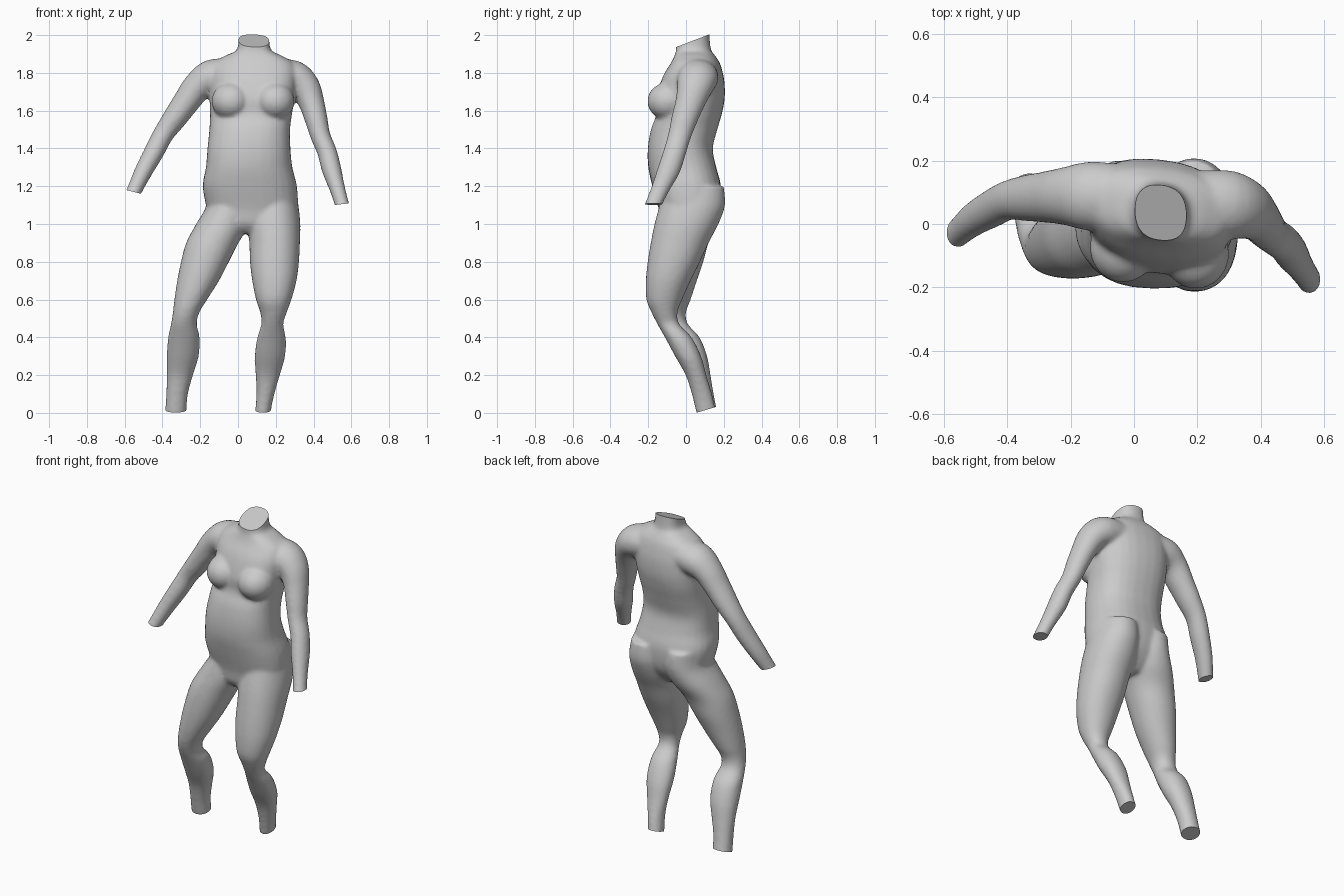
import bpy, bmesh, math
from mathutils import Vector

if "Cube" in bpy.data.objects:
    bpy.data.objects.remove(bpy.data.objects["Cube"])

N = 28
bm = bmesh.new()


def spline(rows, steps=4):
    """Catmull-Rom interpolation of rows of numbers."""
    out = []
    for i in range(len(rows) - 1):
        p0, p1 = rows[max(i - 1, 0)], rows[i]
        p2, p3 = rows[i + 1], rows[min(i + 2, len(rows) - 1)]
        for s in range(steps):
            t = s / steps
            out.append([0.5 * (2*b + (c - a)*t + (2*a - 5*b + 4*c - d)*t*t
                               + (3*b - a - 3*c + d)*t**3)
                        for a, b, c, d in zip(p0, p1, p2, p3)])
    return out + [list(rows[-1])]


def loft(rings):
    """Skin a list of point rings and cap both ends."""
    vs = [[bm.verts.new(p) for p in r] for r in rings]
    for a, b in zip(vs, vs[1:]):
        for i in range(N):
            j = (i + 1) % N
            bm.faces.new((a[i], a[j], b[j], b[i]))
    bm.faces.new(vs[0][::-1])
    bm.faces.new(vs[-1])


def level_loft(rows, power=2.0, yaw=0.0):
    """Rows (z, x0, x1, y0, y1): level superellipse sections, bottom to top."""
    rings = []
    for z, x0, x1, y0, y1 in spline(rows):
        ring = []
        for i in range(N):
            a = 2 * math.pi * i / N
            c, s = math.cos(a), math.sin(a)
            dx = math.copysign(abs(c) ** (2 / power), c) * (x1 - x0) / 2
            dy = math.copysign(abs(s) ** (2 / power), s) * (y1 - y0) / 2
            k = yaw * min(max((z - 1.3) / 0.3, 0), 1)
            ring.append(((x0 + x1)/2 + dx, (y0 + y1)/2 + dy + k*dx, z))
        rings.append(ring)
    loft(rings)


def tube(rows, depth=1.15):
    """Rows (x, y, z, radius): sections square to the path."""
    pts = spline(rows)
    rings = []
    for i, (x, y, z, r) in enumerate(pts):
        a, b = pts[max(i - 1, 0)], pts[min(i + 1, len(pts) - 1)]
        d = Vector([b[k] - a[k] for k in range(3)]).normalized()
        u = Vector((0, 1, 0)).cross(d).normalized()
        v = d.cross(u)
        rings.append([Vector((x, y, z)) + r * (u * math.cos(t) + v * depth * math.sin(t))
                      for t in (2 * math.pi * k / N for k in range(N))])
    loft(rings)


def lump(center, size):
    ball = bmesh.ops.create_uvsphere(bm, u_segments=24, v_segments=16, radius=1)['verts']
    for v in ball:
        v.co = Vector([c + s * q for c, s, q in zip(center, size, v.co)])


# Torso and neck
level_loft([
    (0.95, .00, .13, -.09, .08), (1.0, -.14, .27, -.13, .13),
    (1.08, -.165, .315, -.145, .175), (1.2, -.187, .312, -.178, .185),
    (1.3, -.17, .288, -.2, .16), (1.4, -.162, .278, -.202, .142),
    (1.5, -.152, .276, -.185, .165), (1.58, -.148, .286, -.155, .187),
    (1.66, -.15, .30, -.155, .202), (1.74, -.15, .31, -.135, .202),
    (1.8, -.15, .31, -.11, .192), (1.855, -.13, .29, -.075, .175),
    (1.895, -.06, .225, -.058, .15), (1.93, -.002, .17, -.052, .13),
    (2.06, .0, .168, -.05, .12)], 2.4, -.1)

# Chest
lump((-.035, -.075, 1.65), (.105, .11, .10))
lump((.195, -.095, 1.65), (.105, .11, .10))

# Legs
level_loft([
    (-.08, -.395, -.275, .085, .20), (0, -.387, -.273, .057, .168),
    (.1, -.38, -.265, .033, .147), (.2, -.377, -.238, .005, .13),
    (.3, -.377, -.208, -.045, .112), (.4, -.37, -.203, -.095, .072),
    (.47, -.355, -.218, -.13, .01), (.53, -.345, -.205, -.152, .0),
    (.6, -.337, -.163, -.165, .025), (.7, -.322, -.1, -.172, .058),
    (.8, -.302, -.048, -.172, .092), (.9, -.275, .003, -.165, .12),
    (1.0, -.222, .06, -.15, .172), (1.1, -.165, .075, -.13, .2),
    (1.2, -.15, .06, -.1, .195)], 2.1)
level_loft([
    (-.08, .09, .17, .085, .19), (0, .09, .173, .055, .162),
    (.1, .098, .193, .03, .138), (.2, .093, .222, -.002, .108),
    (.3, .088, .25, -.058, .08), (.4, .102, .253, -.112, .03),
    (.47, .123, .24, -.152, -.035), (.53, .118, .258, -.182, -.045),
    (.6, .095, .283, -.21, -.02), (.7, .075, .31, -.213, .025),
    (.8, .063, .323, -.203, .075), (.9, .06, .328, -.187, .12),
    (1.0, .05, .33, -.167, .172), (1.1, .06, .32, -.14, .207),
    (1.2, .07, .3, -.11, .2)], 2.1)

# Arms
tube([(-.04, .085, 1.785, .09), (-.14, .088, 1.775, .095), (-.215, .088, 1.725, .08),
      (-.275, .085, 1.645, .071), (-.335, .082, 1.56, .064), (-.395, .075, 1.475, .055),
      (-.445, .05, 1.38, .053), (-.505, .015, 1.27, .047), (-.552, -.025, 1.17, .04),
      (-.59, -.055, 1.09, .041)])
tube([(.20, .065, 1.785, .09), (.295, .06, 1.77, .095), (.355, .045, 1.72, .082),
      (.39, .02, 1.64, .068), (.415, -.01, 1.55, .06), (.437, -.035, 1.465, .053),
      (.472, -.06, 1.38, .052), (.495, -.09, 1.29, .052), (.525, -.135, 1.19, .042),
      (.55, -.172, 1.105, .038), (.57, -.205, 1.03, .038)])

bmesh.ops.recalc_face_normals(bm, faces=bm.faces)
mesh = bpy.data.meshes.new("headless_body")
bm.to_mesh(mesh)
bm.free()
body = bpy.data.objects.new("headless_body", mesh)
bpy.context.collection.objects.link(body)

# Fuse the parts into one skin
fuse = body.modifiers.new("fuse", 'REMESH')
fuse.mode = 'VOXEL'
fuse.voxel_size = 0.011
relax = body.modifiers.new("relax", 'SMOOTH')
relax.factor = 0.5
relax.iterations = 8
graph = bpy.context.evaluated_depsgraph_get()
skin = bpy.data.meshes.new_from_object(body.evaluated_get(graph))
body.modifiers.clear()
body.data = skin

# Flat cut ends at neck, wrists and ankles
bm = bmesh.new()
bm.from_mesh(skin)
for point, normal in [((.083, .035, 1.97), (0, -.38, 1)),
                      ((-.552, -.025, 1.17), (-.25, 0, -1)),
                      ((.55, -.172, 1.105), (.12, 0, -1)),
                      ((-.33, .11, .017), (0, .3, -1)),
                      ((.13, .11, .017), (0, .3, -1))]:
    p = Vector(point)
    faces = [f for f in bm.faces if (f.calc_center_median() - p).length < .18]
    geom = set(faces)
    for f in faces:
        geom.update(f.edges)
        geom.update(f.verts)
    bmesh.ops.bisect_plane(bm, geom=list(geom), plane_co=p, plane_no=Vector(normal).normalized(),
                           clear_outer=True)
    bmesh.ops.holes_fill(bm, edges=[e for e in bm.edges if e.is_boundary], sides=0)
bmesh.ops.recalc_face_normals(bm, faces=bm.faces)
bm.to_mesh(skin)
bm.free()

bpy.context.view_layer.objects.active = body
body.select_set(True)
bpy.ops.object.shade_smooth_by_angle(angle=math.radians(40))
